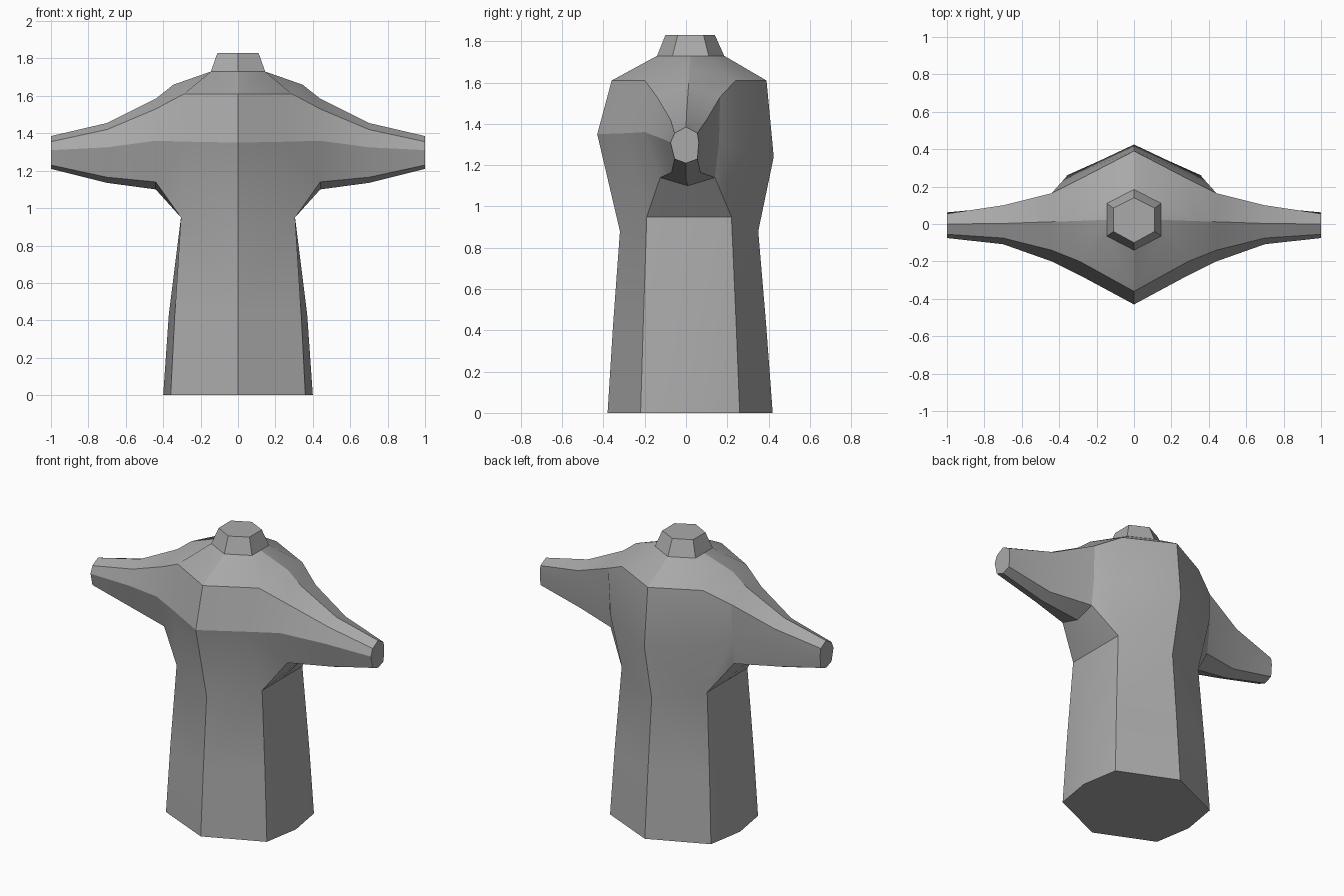
import bpy, bmesh

if "Cube" in bpy.data.objects:
    bpy.data.objects.remove(bpy.data.objects["Cube"])

grey = bpy.data.materials.new("stone grey")
grey.diffuse_color = (0.4, 0.4, 0.4, 1)
grey.use_nodes = True
grey.node_tree.nodes["Principled BSDF"].inputs["Base Color"].default_value = grey.diffuse_color


def strip(bm, a, b, closed=False):
    """Bridge two rows of vertices with quads."""
    n = len(a)
    for i in range(n if closed else n - 1):
        j = (i + 1) % n
        bm.faces.new((a[i], a[j], b[j], b[i]))


def finish(name, bm):
    """Mirror the +x half onto -x and shade it."""
    bmesh.ops.recalc_face_normals(bm, faces=bm.faces)
    geom = bm.verts[:] + bm.edges[:] + bm.faces[:]
    bmesh.ops.mirror(bm, geom=geom, axis='X', merge_dist=0.0005)
    bmesh.ops.remove_doubles(bm, verts=bm.verts, dist=0.0005)
    bmesh.ops.recalc_face_normals(bm, faces=bm.faces)
    me = bpy.data.meshes.new(name)
    bm.to_mesh(me)
    bm.free()
    me.materials.append(grey)
    ob = bpy.data.objects.new(name, me)
    bpy.context.collection.objects.link(ob)
    bpy.ops.object.select_all(action='DESELECT')
    ob.select_set(True)
    bpy.context.view_layer.objects.active = ob
    bpy.ops.object.shade_smooth_by_angle(angle=0.4)


# --- body and sleeves (right half: front, front corner, side, back corner, back)
bm = bmesh.new()


def row(points):
    return [bm.verts.new(p) for p in points]


hem = row([(0, -.38, 0), (.36, -.22, 0), (.40, .02, 0), (.36, .26, 0), (0, .42, 0)])
thigh = row([(0, -.353, .43), (.338, -.207, .43), (.37, .018, .43),
             (.338, .243, .43), (0, .388, .43)])
waist = row([(0, -.32, .88), (.305, -.19, .95), (.305, .015, .95),
             (.305, .22, .95), (0, .35, .88)])
chest_front = row([(0, -.43, 1.35), (.26, -.29, 1.355)])
chest_back = row([(.36, .255, 1.28), (0, .425, 1.24)])
shoulder = row([(0, -.36, 1.61), (.29, -.20, 1.61), (.345, .015, 1.66),
                (.29, .24, 1.61), (0, .39, 1.61)])
collar = row([(0, -.14, 1.73), (.145, -.065, 1.73), (.145, .022, 1.73),
              (.145, .11, 1.73), (0, .185, 1.73)])

bm.faces.new(hem)
strip(bm, hem, thigh)
strip(bm, thigh, waist)
strip(bm, waist[:2], chest_front)
strip(bm, chest_front, shoulder[:2])
strip(bm, waist[3:], chest_back)
strip(bm, chest_back, shoulder[3:])
strip(bm, shoulder, collar)

# sleeve loops: top, upper front, mid front, lower front, bottom, then up the back
loop = [shoulder[2], shoulder[1], chest_front[1], waist[1],
        waist[2], waist[3], chest_back[0], shoulder[3]]
sleeve = [
    (.44, [(.012, 1.585), (-.14, 1.53), (-.20, 1.36), (-.125, 1.14),
           (.008, 1.10), (.14, 1.14), (.16, 1.31), (.165, 1.53)]),
    (.70, [(.003, 1.455), (-.075, 1.42), (-.108, 1.325), (-.07, 1.165),
           (0, 1.135), (.07, 1.165), (.09, 1.31), (.10, 1.42)]),
    (1.0, [(0, 1.385), (-.055, 1.355), (-.075, 1.31), (-.055, 1.23),
           (0, 1.21), (.055, 1.23), (.062, 1.31), (.055, 1.355)]),
]
for x, ring in sleeve:
    nxt = row([(x, y, z) for y, z in ring])
    strip(bm, loop, nxt, True)
    loop = nxt
bm.faces.new(loop)
finish("robe_body", bm)

# --- neck stub
bm = bmesh.new()
low = row([(0, -.14, 1.73), (.145, -.065, 1.73), (.145, .11, 1.73), (0, .185, 1.73)])
top = row([(0, -.10, 1.83), (.11, -.04, 1.83), (.11, .085, 1.83), (0, .14, 1.83)])
strip(bm, low, top)
bm.faces.new(top)
finish("neck", bm)
